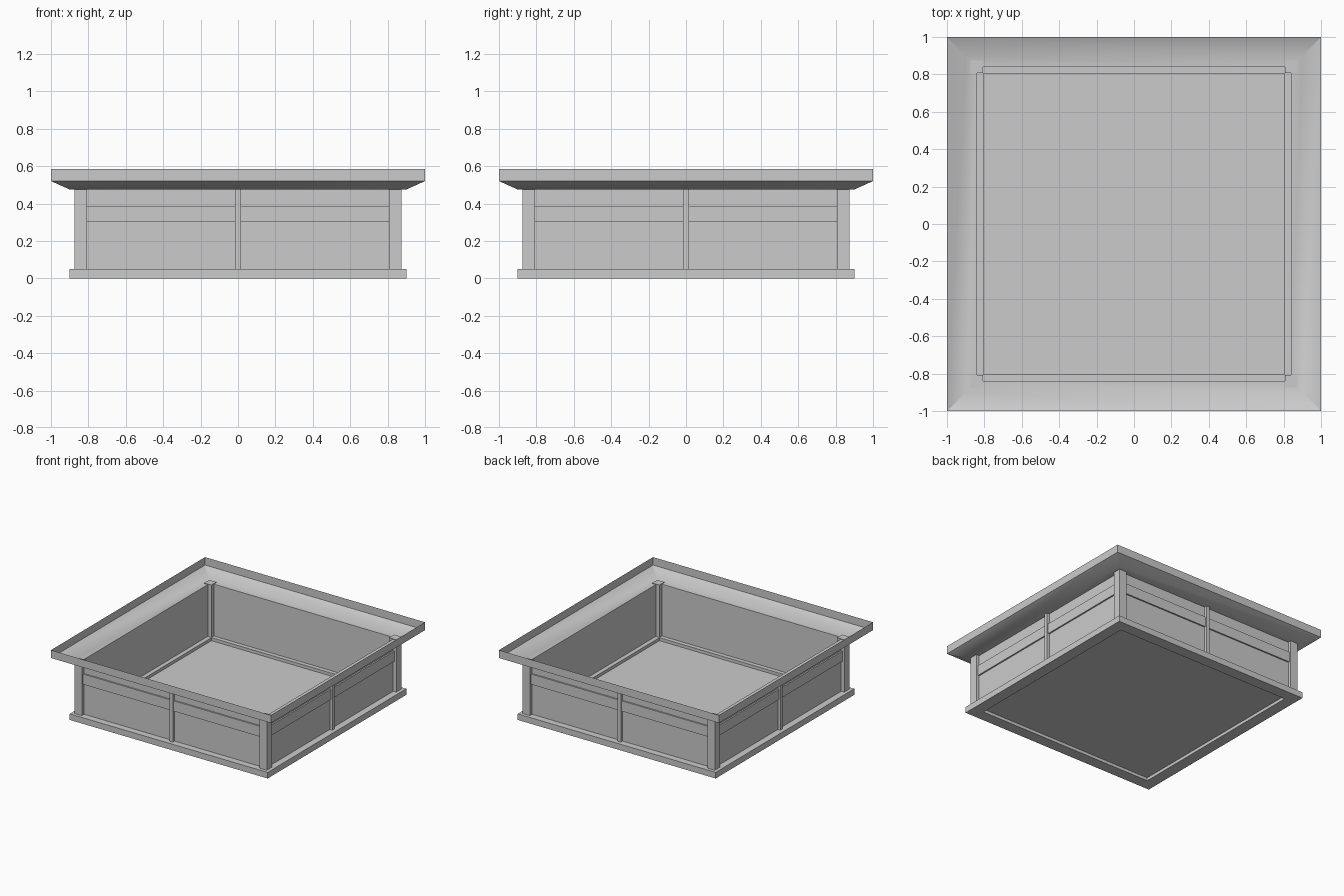
import bpy, bmesh
from math import pi
from mathutils import Matrix

if "Cube" in bpy.data.objects:
    bpy.data.objects.remove(bpy.data.objects["Cube"])


def finish(name, bm):
    bmesh.ops.recalc_face_normals(bm, faces=bm.faces)
    mesh = bpy.data.meshes.new(name)
    bm.to_mesh(mesh)
    bm.free()
    obj = bpy.data.objects.new(name, mesh)
    bpy.context.collection.objects.link(obj)
    return obj


def square_sweep(name, profile, closed=False):
    """Sweep a (half width, z) profile around a mitred square."""
    bm = bmesh.new()
    rings = [[bm.verts.new((sx * r, sy * r, z))
              for sx, sy in ((-1, -1), (1, -1), (1, 1), (-1, 1))]
             for r, z in profile]
    pairs = list(zip(rings, rings[1:]))
    if closed:
        pairs.append((rings[-1], rings[0]))
    for a, b in pairs:
        for i in range(4):
            j = (i + 1) % 4
            bm.faces.new((a[i], a[j], b[j], b[i]))
    return finish(name, bm)


def box(name, lo, hi, turn=0):
    """Box between two corners, turned about the z axis by quarter turns."""
    bm = bmesh.new()
    size = [h - l for l, h in zip(lo, hi)]
    mid = [(h + l) / 2 for l, h in zip(lo, hi)]
    mat = (Matrix.Rotation(turn * pi / 2, 4, 'Z') @ Matrix.Translation(mid)
           @ Matrix.Diagonal((*size, 1)))
    bmesh.ops.create_cube(bm, size=1, matrix=mat)
    return finish(name, bm)


# Base frame with a thin recessed floor
square_sweep("base_frame", [(0.9, 0), (0.9, 0.05), (0.805, 0.05), (0.805, 0)], True)
bm = bmesh.new()
bmesh.ops.create_grid(bm, x_segments=1, y_segments=1, size=0.805,
                      matrix=Matrix.Translation((0, 0, 0.025)))
finish("floor_panel", bm)

# Flared cornice: open sheet with a level ledge, slope and upright rim
cornice = square_sweep("cornice", [(0.84, 0.475), (0.9, 0.475), (1.0, 0.52), (1.0, 0.585)])
bpy.context.view_layer.objects.active = cornice
cornice.select_set(True)
bpy.ops.object.shade_smooth_by_angle()

# Four identical sides: wall panel, rail, middle mullion and corner post
for turn, side in enumerate(("front", "right", "back", "left")):
    box(side + "_wall_panel", (-0.84, -0.845, 0.05), (0.84, -0.84, 0.475), turn)
    box(side + "_rail", (-0.81, -0.857, 0.30), (0.81, -0.84, 0.385), turn)
    box(side + "_mullion", (-0.015, -0.868, 0.05), (0.015, -0.84, 0.475), turn)
    box(side + "_corner_post", (-0.873, -0.873, 0.05), (-0.808, -0.808, 0.48), turn)
